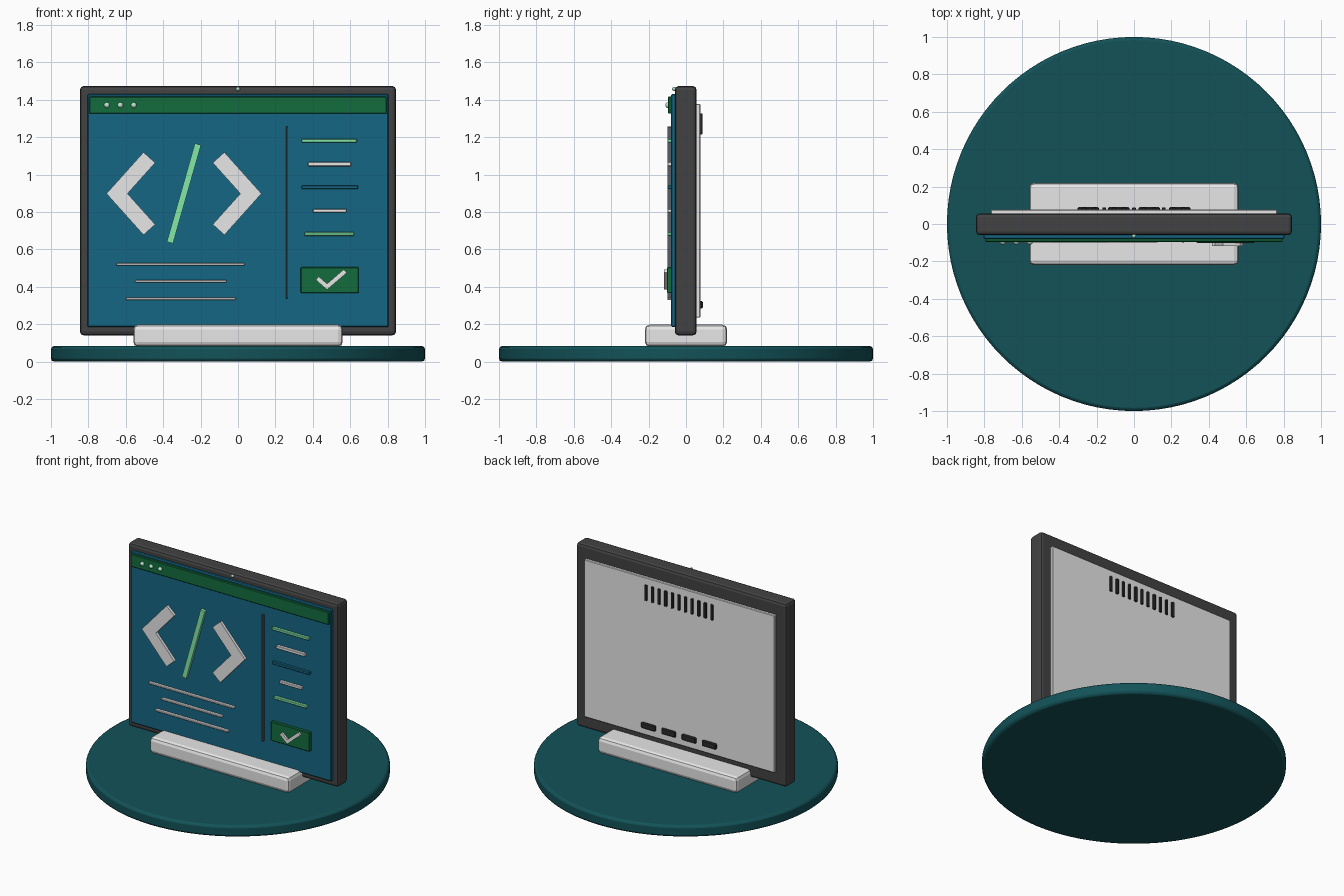
import bpy, bmesh, math
from mathutils import Vector

if "Cube" in bpy.data.objects:
    bpy.data.objects.remove(bpy.data.objects["Cube"], do_unlink=True)


def material(name, r, g, b):
    m = bpy.data.materials.new(name)
    m.use_nodes = True
    m.diffuse_color = (r, g, b, 1)
    m.node_tree.nodes["Principled BSDF"].inputs["Base Color"].default_value = (r, g, b, 1)
    return m


TEAL = material("deep teal", 0.006, 0.085, 0.098)
BLUE = material("screen blue", 0.007, 0.134, 0.225)
GREEN = material("dark green", 0.006, 0.15, 0.047)
MINT = material("light green", 0.23, 0.82, 0.4)
PALE = material("pale mint", 0.5, 0.8, 0.62)
LIGHT = material("light grey", 0.8, 0.8, 0.8)
DARK = material("charcoal", 0.055, 0.055, 0.055)
BLACK = material("soft black", 0.025, 0.025, 0.025)
SLATE = material("slate", 0.09, 0.11, 0.13)


def finish(name, bm, mat, bevel=0, segments=1, smooth=False):
    bmesh.ops.recalc_face_normals(bm, faces=bm.faces)
    mesh = bpy.data.meshes.new(name)
    bm.to_mesh(mesh)
    bm.free()
    ob = bpy.data.objects.new(name, mesh)
    bpy.context.collection.objects.link(ob)
    mesh.materials.append(mat)
    if bevel:
        mod = ob.modifiers.new("Bevel", "BEVEL")
        mod.width, mod.segments = bevel, segments
    if smooth:
        bpy.ops.object.select_all(action="DESELECT")
        ob.select_set(True)
        bpy.context.view_layer.objects.active = ob
        bpy.ops.object.shade_smooth_by_angle(angle=math.radians(30))
    return ob


def box(name, mat, x, y, z, bevel=0.0, segments=1):
    """Box given by its (min, max) range on each axis."""
    bm = bmesh.new()
    bmesh.ops.create_cube(bm, size=1)
    for v in bm.verts:
        v.co = [r[0] if c < 0 else r[1] for c, r in zip(v.co, (x, y, z))]
    return finish(name, bm, mat, bevel, segments)


def stroke(name, mat, points, width, front, back=-0.075):
    """Flat band of constant width along points in the screen plane."""
    pts = [Vector(p) for p in points]
    left, right = [], []
    for i, p in enumerate(pts):
        dirs = [(b - a).normalized() for a, b in zip(pts[max(i - 1, 0):i + 1], pts[max(i - 1, 0) + 1:i + 2])]
        normals = [Vector((-d.y, d.x)) for d in dirs]
        n = sum(normals, Vector((0, 0))).normalized()
        n *= width / 2 / n.dot(normals[0])
        left.append(p + n)
        right.append(p - n)
    bm = bmesh.new()
    face = bm.faces.new([bm.verts.new((p.x, back, p.y)) for p in left + right[::-1]])
    new = bmesh.ops.extrude_face_region(bm, geom=[face])["geom"]
    verts = [g for g in new if isinstance(g, bmesh.types.BMVert)]
    bmesh.ops.translate(bm, verts=verts, vec=(0, front - back, 0))
    return finish(name, bm, mat)


def ball(name, mat, location, radius):
    bm = bmesh.new()
    bmesh.ops.create_uvsphere(bm, u_segments=16, v_segments=10, radius=radius)
    bmesh.ops.translate(bm, verts=bm.verts, vec=location)
    return finish(name, bm, mat, smooth=True)


# Round base and the foot bar that holds the monitor
bm = bmesh.new()
bmesh.ops.create_cone(bm, cap_ends=True, segments=96, radius1=1, radius2=1, depth=0.083)
bmesh.ops.translate(bm, verts=bm.verts, vec=(0, 0, 0.0415))
disc = finish("base_disc", bm, TEAL, bevel=0.017, segments=2, smooth=True)
disc.modifiers["Bevel"].limit_method = "ANGLE"
box("foot_bar", LIGHT, (-0.56, 0.56), (-0.22, 0.22), (0.08, 0.197), 0.025, 2)

# Monitor body, screen and back cover
box("monitor_frame", DARK, (-0.845, 0.845), (-0.06, 0.057), (0.14, 1.473), 0.02, 2)
box("screen", BLUE, (-0.805, 0.805), (-0.08, -0.05), (0.184, 1.43), 0.006)
box("back_cover", LIGHT, (-0.765, 0.765), (0.05, 0.077), (0.235, 1.378), 0.004)
ball("camera", PALE, (0, -0.064, 1.458), 0.011)

# Title bar with three buttons
box("title_bar", GREEN, (-0.795, 0.795), (-0.096, -0.07), (1.325, 1.417), 0.004)
for i in range(3):
    ball("title_dot", PALE, (-0.701 + i * 0.072, -0.096, 1.371), 0.015)

# Angle brackets and slash
MIDDLE = -0.289
for side, label in ((-1, "left"), (1, "right")):
    path = [(MIDDLE + side * d, 0.898 + h) for d, h in ((0.185, 0.193), (0.358, 0), (0.185, -0.193))]
    stroke(label + "_bracket", LIGHT, path, 0.084, -0.1)
stroke("slash", MINT, [(-0.364, 0.636), (-0.214, 1.162)], 0.034, -0.1)

# Text lines: x start, x end, height, thickness, colour
lines = [
    (-0.65, 0.035, 0.52, 0.014, LIGHT),
    (-0.55, -0.062, 0.43, 0.014, LIGHT),
    (-0.60, -0.012, 0.336, 0.014, LIGHT),
    (0.34, 0.635, 1.18, 0.019, MINT),
    (0.375, 0.605, 1.055, 0.022, LIGHT),
    (0.34, 0.642, 0.932, 0.02, BLUE),
    (0.40, 0.58, 0.807, 0.019, LIGHT),
    (0.355, 0.62, 0.682, 0.019, MINT),
]
for x0, x1, z, t, mat in lines:
    box("text_line", mat, (x0, x1), (-0.1, -0.075), (z - t / 2, z + t / 2), 0.003)
box("divider", SLATE, (0.256, 0.268), (-0.1, -0.075), (0.337, 1.257), 0.002)

# Confirm button with tick
box("confirm_button", GREEN, (0.335, 0.645), (-0.102, -0.075), (0.366, 0.505), 0.004)
stroke("tick", LIGHT, [(0.424, 0.446), (0.476, 0.4), (0.574, 0.484)], 0.024, -0.117, -0.095)

# Vents and ports on the back
for i in range(-5, 6):
    x = i * 0.053
    box("vent", BLACK, (x - 0.01, x + 0.01), (0.07, 0.088), (1.215, 1.327), 0.003)
for i in range(4):
    x = (i - 1.5) * 0.163
    box("port", BLACK, (x - 0.057, x + 0.057), (0.07, 0.09), (0.283, 0.325), 0.006)
